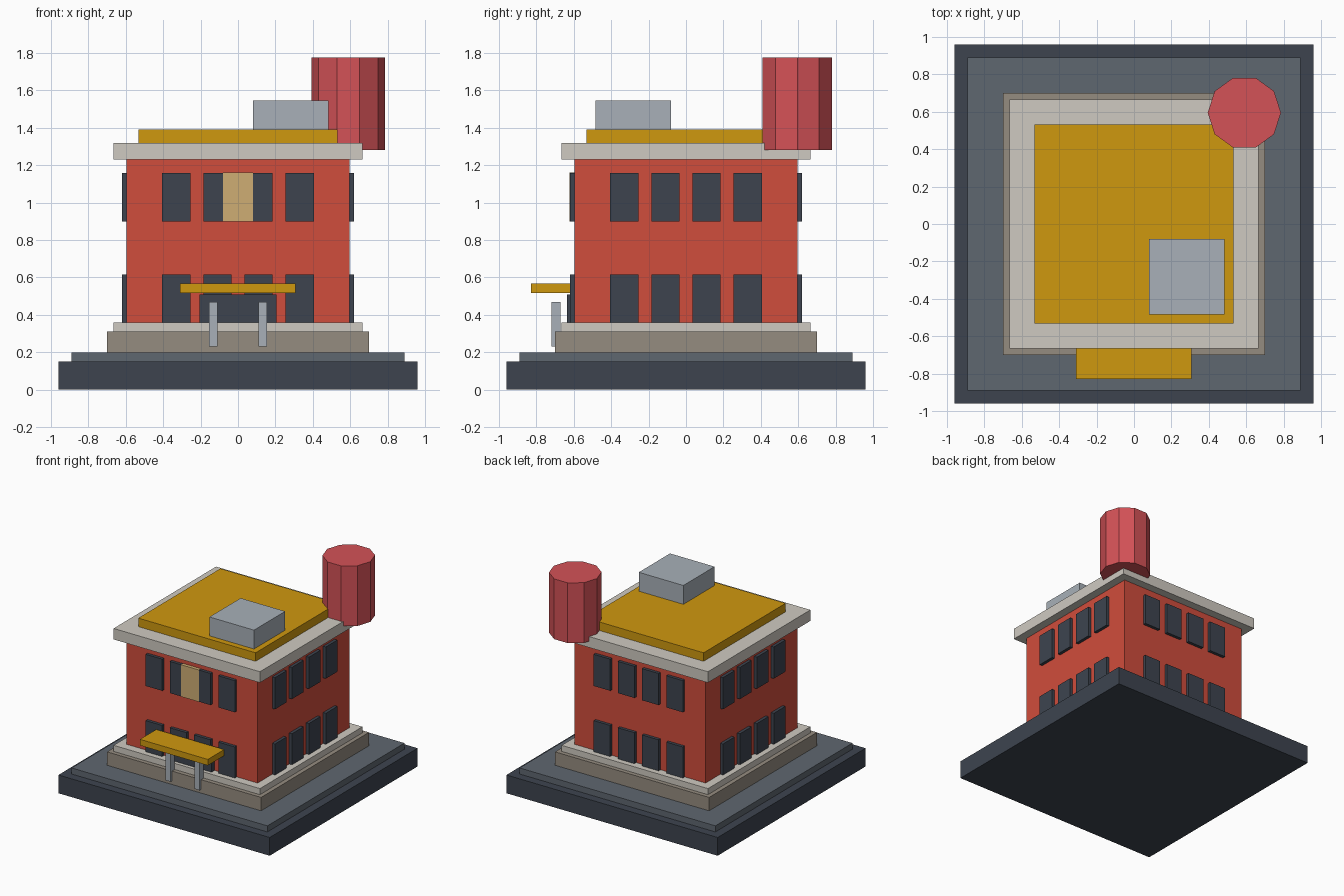
import bpy
import bmesh
from mathutils import Matrix, Vector

old = bpy.data.objects.get("Cube")
if old:
    bpy.data.objects.remove(old, do_unlink=True)


def material(name, rgb):
    """Flat colour from 0-255 display values."""
    lin = [((c / 255 + 0.055) / 1.055) ** 2.4 for c in rgb]
    mat = bpy.data.materials.new(name)
    mat.use_nodes = True
    mat.diffuse_color = (*lin, 1)
    bsdf = next(n for n in mat.node_tree.nodes if n.type == 'BSDF_PRINCIPLED')
    bsdf.inputs["Base Color"].default_value = (*lin, 1)
    return mat


RED = material("brick red", (208, 77, 60))
TANK = material("tank red", (212, 82, 87))
GOLD = material("gold", (207, 152, 15))
STONE = material("pale stone", (207, 202, 193))
TAUPE = material("taupe", (149, 140, 128))
DARK = material("dark slate", (61, 68, 79))
PAVING = material("paving grey", (95, 103, 112))
METAL = material("metal grey", (168, 176, 184))
TAN = material("tan", (207, 174, 116))


def finish(bm, name, mat):
    mesh = bpy.data.meshes.new(name)
    bm.to_mesh(mesh)
    bm.free()
    mesh.materials.append(mat)
    obj = bpy.data.objects.new(name, mesh)
    bpy.context.collection.objects.link(obj)
    return obj


def add_box(bm, x, y, z):
    """Add a box spanning the (min, max) pairs x, y and z."""
    mid = Vector([(a + b) / 2 for a, b in (x, y, z)])
    size = [b - a for a, b in (x, y, z)]
    bmesh.ops.create_cube(bm, size=1, matrix=Matrix.LocRotScale(mid, None, size))


def box(name, mat, x, y, z):
    bm = bmesh.new()
    add_box(bm, x, y, z)
    return finish(bm, name, mat)


def slab(name, mat, half, bottom, top):
    return box(name, mat, (-half, half), (-half, half), (bottom, top))


# Ground slab, raised rim and paving
slab("ground_base", DARK, 0.96, 0, 0.15)
slab("paving", PAVING, 0.89, 0.15, 0.2)
bm = bmesh.new()
bmesh.ops.create_grid(bm, x_segments=1, y_segments=1, size=1)
inner = bm.faces[:]
bmesh.ops.inset_region(bm, faces=inner, thickness=0.09)
bmesh.ops.delete(bm, geom=inner, context='FACES')
rim = finish(bm, "ground_rim", TAUPE)
rim.location.z = 0.15
thick = rim.modifiers.new("Thickness", 'SOLIDIFY')
thick.thickness = 0.07
thick.offset = 1

# Building stack
slab("plinth", TAUPE, 0.7, 0.2, 0.31)
slab("footing", STONE, 0.665, 0.31, 0.36)
slab("walls", RED, 0.595, 0.36, 1.23)
slab("cornice", STONE, 0.665, 1.23, 1.32)
slab("roof_deck", GOLD, 0.533, 1.32, 1.39)

# Two rows of four windows on each side
for turn, side in enumerate(("front", "left", "back", "right")):
    bm = bmesh.new()
    for x in (-0.33, -0.11, 0.11, 0.33):
        for z in (0.355, 0.9):
            add_box(bm, (x - 0.075, x + 0.075), (-0.62, -0.58), (z, z + 0.26))
    bmesh.ops.rotate(bm, verts=bm.verts, cent=(0, 0, 0),
                     matrix=Matrix.Rotation(turn * 1.570796, 3, 'Z'))
    finish(bm, side + "_windows", DARK)

# Entrance
box("front_panel", TAN, (-0.08, 0.08), (-0.623, -0.59), (0.9, 1.162))
box("door", DARK, (-0.205, 0.205), (-0.635, -0.59), (0.35, 0.51))
box("canopy", GOLD, (-0.31, 0.307), (-0.83, -0.617), (0.517, 0.567))
for side, x in (("left", 0.132), ("right", -0.132)):
    box(side + "_canopy_post", METAL, (x - 0.023, x + 0.023),
        (-0.72, -0.67), (0.23, 0.47))

# Rooftop unit and ten-sided tank
box("rooftop_unit", METAL, (0.08, 0.485), (-0.485, -0.08), (1.39, 1.545))
bm = bmesh.new()
bmesh.ops.create_cone(bm, cap_ends=True, segments=10, radius1=0.196, radius2=0.196,
                      depth=0.495, matrix=Matrix.Rotation(1.570796, 4, 'Z'))
tank = finish(bm, "water_tank", TANK)
tank.location = (0.59, 0.595, 1.528)
